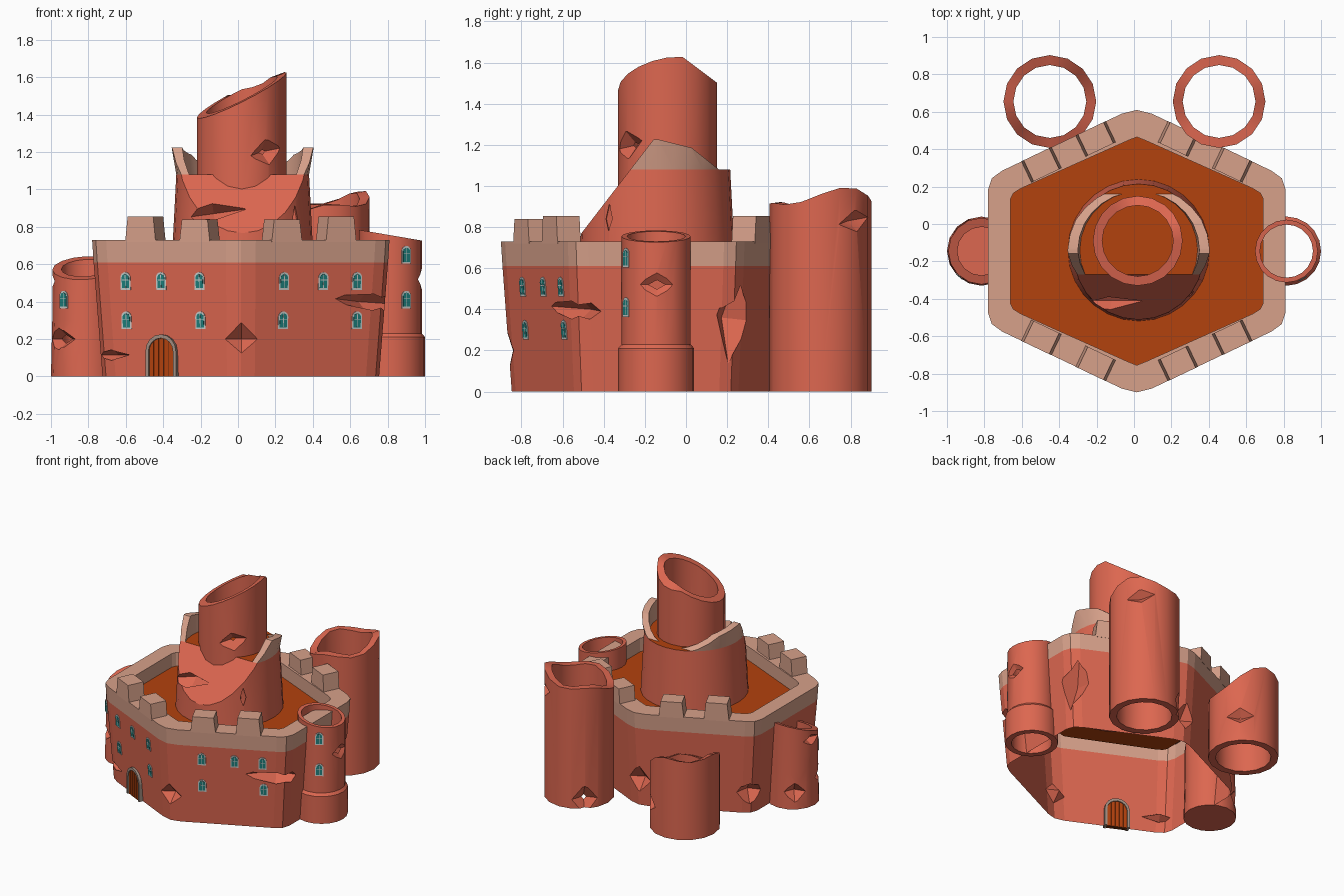
import bpy, bmesh, math
from math import sin, cos, pi, radians
from mathutils import Vector, Matrix

if "Cube" in bpy.data.objects:
    bpy.data.objects.remove(bpy.data.objects["Cube"])


def material(name, rgb):
    m = bpy.data.materials.new(name)
    m.diffuse_color = (*rgb, 1)
    m.use_nodes = True
    m.node_tree.nodes["Principled BSDF"].inputs["Base Color"].default_value = m.diffuse_color
    return m


RED = material("red_stone", (0.72, 0.135, 0.08))
PALE = material("pale_stone", (0.68, 0.355, 0.255))
FLOOR = material("brown_floor", (0.45, 0.054, 0.004))
GREY = material("grey_trim", (0.36, 0.27, 0.22))
WHITE = material("window_trim", (0.60, 0.62, 0.60))
TEAL = material("teal_glass", (0.013, 0.22, 0.21))
DARK = material("dark_wood", (0.10, 0.02, 0.004))


def finish(bm, name, mats):
    bmesh.ops.recalc_face_normals(bm, faces=bm.faces[:])
    me = bpy.data.meshes.new(name)
    bm.to_mesh(me)
    bm.free()
    for m in mats:
        me.materials.append(m)
    ob = bpy.data.objects.new(name, me)
    bpy.context.collection.objects.link(ob)
    return ob


def loft(loops, bands=None, ring=False, caps=(0, 0)):
    """Skin equal-length loops; close as a ring or with end caps."""
    bm = bmesh.new()
    rows = [[bm.verts.new(p) for p in lp] for lp in loops]
    n = len(rows[0])
    pairs = list(zip(rows, rows[1:])) + ([(rows[-1], rows[0])] if ring else [])
    for k, (a, b) in enumerate(pairs):
        for i in range(n):
            j = (i + 1) % n
            f = bm.faces.new((a[i], a[j], b[j], b[i]))
            f.material_index = bands[k] if bands else 0
    if not ring:
        bm.faces.new(rows[0][::-1]).material_index = caps[0]
        bm.faces.new(rows[-1]).material_index = caps[1]
    return bm


def circle(cx, cy, r, z, n):
    pts = []
    for i in range(n):
        t = 2 * pi * i / n
        x, y = cx + r * cos(t), cy + r * sin(t)
        pts.append((x, y, z(x, y) if callable(z) else z))
    return pts


def smooth(ob):
    bpy.ops.object.select_all(action='DESELECT')
    ob.select_set(True)
    bpy.context.view_layer.objects.active = ob
    bpy.ops.object.shade_smooth_by_angle(angle=radians(30))


def chip(ob, dents):
    """Cut pointed chips: x, y, z, facing angle, half width, depth, half height, roll."""
    bm = bmesh.new()
    for x, y, z, ang, a, d, h, roll in dents:
        bmesh.ops.create_uvsphere(
            bm, u_segments=4, v_segments=2, radius=1,
            matrix=Matrix.Translation((x, y, z)) @ Matrix.Rotation(radians(ang), 4, 'Z')
            @ Matrix.Rotation(radians(roll), 4, 'X') @ Matrix.Diagonal((d, a, h, 1)))
    cut = finish(bm, "chip_cutter", [RED])
    cut.hide_render = True
    mod = ob.modifiers.new("chip", 'BOOLEAN')
    mod.operation, mod.solver, mod.object = 'DIFFERENCE', 'EXACT', cut
    bpy.context.view_layer.update()
    bpy.context.view_layer.objects.active = ob
    bpy.ops.object.modifier_apply(modifier=mod.name)


# ---- curtain wall: bevelled hexagon with pale rim and sunken floor ----
CX, CY = 0.015, -0.145
OUT = [(0, .755), (.08, .735), (.72, .43), (.775, .39), (.795, .33)]
INN = [(0, .61), (.05, .59), (.62, .335), (.66, .31), (.675, .28)]


def hexagon(quarter, s, z):
    right = quarter + [(x, -y) for x, y in quarter[::-1]]
    full = right + [(-x, y) for x, y in right[-2:0:-1]]
    return [(CX + x * s, CY + y * s, z) for x, y in full]


bm = loft([hexagon(OUT, .93, 0), hexagon(OUT, .99, .61), hexagon(OUT, 1, .73),
           hexagon(INN, 1, .73), hexagon(INN, 1, .625)], bands=[0, 1, 1, 1], caps=(0, 2))
wall = finish(bm, "curtain_wall", [RED, PALE, FLOOR])
chip(wall, [(.02, -.87, .20, -90, .14, .08, .09, 0), (.70, -.53, .40, -52, .25, .09, .07, -4),
            (-.67, -.53, .115, -120, .12, .06, .035, 0), (.73, .23, .36, 40, .11, .09, .23, -8),
            (0, .575, .20, 90, .13, .08, .11, 0), (-.70, .22, .16, 140, .12, .07, .10, 0)])
bm = bmesh.new()                                   # the wall is open underneath
bm.from_mesh(wall.data)
bmesh.ops.delete(bm, geom=[f for f in bm.faces if all(v.co.z < 1e-4 for v in f.verts)],
                 context='FACES')
bm.to_mesh(wall.data)
bm.free()

# ---- merlons on the four slanted sides ----
for sx in (-1, 1):
    for sy in (-1, 1):
        for x, top in ((.22, .84), (.51, .855)):
            y = .735 - (x - .08) * .477 - .068
            bm = bmesh.new()
            bmesh.ops.create_cube(bm, size=1)
            for v in bm.verts:
                k = 1 if v.co.z < 0 else .84
                v.co = (v.co.x * .18 * k, v.co.y * .125, .72 if v.co.z < 0 else top)
            bm.transform(Matrix.Translation((CX + sx * x, CY + sy * y, 0))
                         @ Matrix.Rotation(-sx * sy * math.atan(.477), 4, 'Z'))
            finish(bm, "merlon", [PALE])


# ---- round towers with broken, slanted tops ----
def tower(name, cx, cy, outer, ri, top, n, z0=0, floor=None):
    loops = [circle(cx, cy, r, z, n) for r, z in outer]
    loops += [circle(cx, cy, outer[-1][0], top, n), circle(cx, cy, ri, top, n),
              circle(cx, cy, ri, z0 if floor is None else floor, n)]
    return finish(loft(loops, ring=floor is None), name, [RED])


t = tower("back_right_tower", .455, .655, [(.248, 0)], .195,
          lambda x, y: .92 + .16 * (x - .455) + .12 * (y - .655)
          + .025 * sin(3 * math.atan2(y - .655, x - .455)), 16)
chip(t, [(.64, .83, .83, 45, .18, .06, .06, 10), (.285, .83, .07, 135, .12, .06, .11, 0)])
smooth(t)

t = tower("back_left_tower", -.45, .655, [(.248, 0)], .195,
          lambda x, y: .52 - .31 * (x + .45) + .31 * (y - .655)
          - .03 * cos(3 * (math.atan2(y - .655, x + .45) - .75 * pi)), 16)
chip(t, [(-.275, .83, .20, 45, .14, .06, .06, 0)])
smooth(t)

t = tower("right_tower", .815, -.145, [(.185, 0), (.185, .21), (.168, .23)], .142,
          lambda x, y: .755 - .17 * (x - .815), 20)
chip(t, [(.985, -.14, .52, 0, .17, .045, .06, 0)])
smooth(t)

t = tower("left_tower", -.815, -.145, [(.185, 0), (.178, .30)], .13,
          lambda x, y: .58 + .05 * (x + .815) + .35 * (y + .145), 16, floor=.05)
chip(t, [(-.955, -.25, .20, -140, .15, .075, .06, 0), (-.93, 0, .13, 130, .12, .06, .08, 0),
         (-.99, -.12, .51, 180, .11, .06, .04, 0)])
smooth(t)


# ---- keep: tapered drum sliced off at the front, with parapet remains ----
def slice_off(bm, co, no):
    bmesh.ops.bisect_plane(bm, geom=bm.verts[:] + bm.edges[:] + bm.faces[:],
                           plane_co=co, plane_no=no, clear_outer=True)
    old = set(bm.faces)
    bmesh.ops.holes_fill(bm, edges=[e for e in bm.edges if e.is_boundary], sides=0)
    for f in bm.faces:
        if f not in old:
            f.material_index = 0


KX, KY = .025, -.14
FRONT = ((0, -.27, 1.08), (0, -1.3, 1))
bm = loft([circle(KX, KY, .38, .60, 28), circle(KX, KY, .355, 1.08, 28)], caps=(0, 2))
slice_off(bm, *FRONT)
keep = finish(bm, "keep_drum", [RED, PALE, FLOOR])
chip(keep, [(-.13, -.41, .87, -90, .18, .09, .07, 8), (.29, -.36, .84, -40, .035, .05, .12, 0)])
smooth(keep)

bm = loft([circle(KX, KY, r, z, 28) for r, z in
           ((.355, 1.08), (.38, 1.225), (.325, 1.225), (.315, 1.08))], ring=True)
slice_off(bm, *FRONT)
slice_off(bm, (0, .16, 1.08), (0, .8, 1))
slice_off(bm, (0, -.13, 1.225), (0, .25, 1))
smooth(finish(bm, "keep_parapet", [PALE]))

t = tower("top_tower", .02, -.09, [(.24, .95)], .19,
          lambda x, y: min(1.505 + .5 * (x - .02) + .16 * (y + .09), 1.66 - .75 * (y + .06)),
          20, z0=.95)
chip(t, [(.16, -.29, 1.2, -55, .16, .065, .075, 12)])
smooth(t)


# ---- windows and door, built flat then stood against the wall ----
def frame_matrix(pos, n):
    n = Vector(n).normalized()
    r = Vector((0, 0, 1)).cross(n).normalized()
    u = n.cross(r)
    return Matrix.Translation(pos) @ Matrix((r, u, n)).transposed().to_4x4()


def arch(w, h, steps=8):
    c = h - w / 2
    return [(-w / 2, 0)] + [(-w / 2 * cos(pi * i / steps), c + w / 2 * sin(pi * i / steps))
                            for i in range(steps + 1)] + [(w / 2, 0)]


def plate(name, pts, z0, z1, mat, mtx, dy=0):
    bm = loft([[(x, y + dy, z) for x, y in pts] for z in (z0, z1)])
    bm.transform(mtx)
    return finish(bm, name, [mat])


def window(pos, n):
    m = frame_matrix(pos, n)
    plate("window_frame", arch(.058, .095), .0015, .005, WHITE, m, -.047)
    plate("window_glass", arch(.042, .075), .002, .0065, TEAL, m, -.037)
    for w, h, y in ((.004, .073, -.036), (.040, .004, .004)):
        plate("window_bar", [(-w / 2, 0), (-w / 2, h), (w / 2, h), (w / 2, 0)],
              .003, .0075, WHITE, m, y)


def wall_point(x, z):
    s = .93 + .06 * z / .61
    rx = x - CX
    y = CY - s * (.735 - (abs(rx) / s - .08) * .477)
    return (x, y, z), (math.copysign(.43, rx), -.90, -.075)


for x, z in ((-.60, .51), (-.41, .51), (-.205, .51), (.245, .51), (.455, .51), (.635, .51),
             (-.595, .30), (-.20, .30), (.24, .30), (.635, .30)):
    window(*wall_point(x, z))
for ang, cx, r, z in ((-60, .815, .167, .65), (-60, .815, .167, .41), (-131, -.815, .176, .41)):
    n = Vector((cos(radians(ang)), sin(radians(ang)), 0))
    window(Vector((cx, -.145, z)) + n * r, n)

pos, n = wall_point(-.40, 0)
m = frame_matrix(pos, (n[0], n[1], 0))
o, i = arch(.18, .225), arch(.146, .205)
bm = bmesh.new()                                   # arched door surround
rows = [[bm.verts.new((x, y, z)) for x, y in p] for p, z in
        ((o, -.02), (o, .032), (i, .032), (i, -.02))]
for k in range(4):
    a, b = rows[k], rows[(k + 1) % 4]
    for j in range(len(a) - 1):
        bm.faces.new((a[j], a[j + 1], b[j + 1], b[j]))
for e in (0, -1):
    bm.faces.new([r[e] for r in rows])
bm.transform(m)
finish(bm, "door_surround", [GREY])
plate("door_back", arch(.15, .205), -.006, .019, DARK, m)
for k in range(5):                                 # planks follow the arch
    a, b = -.0725 + k * .029 + .002, -.0725 + (k + 1) * .029 - .002
    top = [(x, .131 + math.sqrt(max(0, .073 ** 2 - x * x))) for x in (a, (a + b) / 2, b)]
    plate("door_plank", [(a, 0)] + top + [(b, 0)], -.012, .024, FLOOR, m)

for ob in [o for o in bpy.data.objects if o.name.startswith("chip_cutter")]:
    bpy.data.objects.remove(ob)
